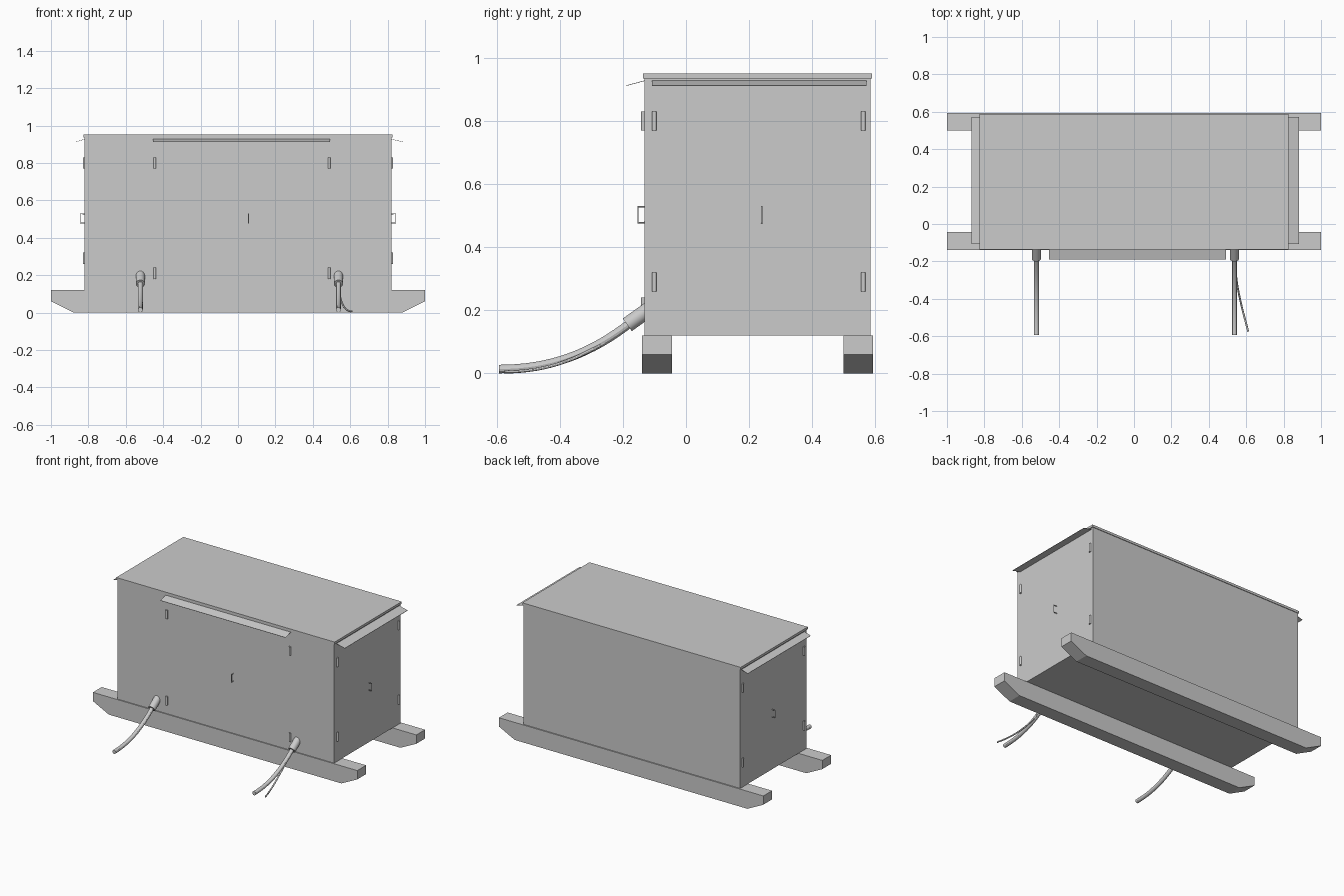
import bpy, bmesh
from mathutils import Vector

if "Cube" in bpy.data.objects:
    bpy.data.objects.remove(bpy.data.objects["Cube"])


def mesh_object(name, verts, faces):
    me = bpy.data.meshes.new(name)
    me.from_pydata(verts, [], faces)
    bm = bmesh.new()
    bm.from_mesh(me)
    bmesh.ops.recalc_face_normals(bm, faces=bm.faces)
    bm.to_mesh(me)
    bm.free()
    ob = bpy.data.objects.new(name, me)
    bpy.context.collection.objects.link(ob)
    return ob


def prism(name, profile, offset):
    """Extrude a closed planar profile along an offset vector."""
    n = len(profile)
    a = [Vector(p) for p in profile]
    verts = a + [p + Vector(offset) for p in a]
    faces = [list(range(n)), list(range(n, 2 * n))]
    faces += [(i, (i + 1) % n, n + (i + 1) % n, n + i) for i in range(n)]
    return mesh_object(name, verts, faces)


def box(name, lo, hi):
    (x0, y0, z0), (x1, y1, z1) = lo, hi
    return prism(name, [(x0, y0, z0), (x1, y0, z0), (x1, y1, z0), (x0, y1, z0)],
                 (0, 0, z1 - z0))


def rod(name, p, q, r, sides=24):
    """Cylinder between two points."""
    p, q = Vector(p), Vector(q)
    d = q - p
    bpy.ops.mesh.primitive_cylinder_add(vertices=sides, radius=r, depth=d.length,
                                        location=(p + q) / 2)
    ob = bpy.context.object
    ob.name = name
    ob.rotation_mode = 'QUATERNION'
    ob.rotation_quaternion = d.to_track_quat('Z', 'Y')
    bpy.ops.object.shade_smooth_by_angle()
    return ob


def tube(name, pts, r, bezier=True, res=16):
    """Round tube; bezier takes start, handle, handle, end."""
    cu = bpy.data.curves.new(name, 'CURVE')
    cu.dimensions = '3D'
    cu.bevel_depth = r
    cu.bevel_resolution = 4
    cu.use_fill_caps = True
    cu.resolution_u = res
    if bezier:
        sp = cu.splines.new('BEZIER')
        sp.bezier_points.add(1)
        a, b = sp.bezier_points
        for bp in (a, b):
            bp.handle_left_type = bp.handle_right_type = 'FREE'
        a.co, a.handle_right, b.handle_left, b.co = pts
        a.handle_left = Vector(pts[0]) * 2 - Vector(pts[1])
        b.handle_right = Vector(pts[3]) * 2 - Vector(pts[2])
    else:
        sp = cu.splines.new('POLY')
        sp.points.add(len(pts) - 1)
        for pt, co in zip(sp.points, pts):
            pt.co = (*co, 1)
    ob = bpy.data.objects.new(name, cu)
    bpy.context.collection.objects.link(ob)
    bpy.ops.object.select_all(action='DESELECT')
    ob.select_set(True)
    bpy.context.view_layer.objects.active = ob
    bpy.ops.object.convert(target='MESH')
    bpy.ops.object.shade_smooth_by_angle()
    return ob


FRONT, BACK, SIDE = -0.132, 0.585, 0.82

# Cabinet and lid
box("cabinet", (-SIDE, FRONT, 0.12), (SIDE, BACK, 0.935))
box("lid", (-0.826, -0.136, 0.935), (0.826, 0.589, 0.951))

# Skids with chamfered undersides at the ends
for label, y0, y1 in (("front", -0.139, -0.044), ("back", 0.499, 0.593)):
    prof = [(-1, 0.12), (-1, 0.06), (-0.88, 0), (0.88, 0), (1, 0.06), (1, 0.12)]
    prism(label + "_skid", [(x, y0, z) for x, z in prof], (0, y1 - y0, 0))

# Sloping drip flaps over the doors
T = 0.002
prism("front_drip_flap", [(-0.455, FRONT, 0.926), (-0.455, -0.189, 0.911),
                          (-0.455, -0.189, 0.911 + T), (-0.455, FRONT, 0.926 + T)],
      (0.947, 0, 0))
for label, x, tip in (("left", -SIDE, -0.868), ("right", SIDE, 0.883)):
    prism(label + "_drip_flap", [(x, -0.108, 0.926), (tip, -0.108, 0.911),
                                 (tip, -0.108, 0.911 + T), (x, -0.108, 0.926 + T)],
          (0, 0.68, 0))

# Hinge barrels
for x in (-0.445, 0.487):
    for z in (0.80, 0.21):
        rod("front_hinge", (x, FRONT - 0.003, z - 0.03), (x, FRONT - 0.003, z + 0.03), 0.007)
for s, label in ((-1, "left"), (1, "right")):
    for y in (-0.1, 0.562):
        for z in (0.80, 0.29):
            x = s * (SIDE + 0.003)
            rod(label + "_hinge", (x, y, z - 0.03), (x, y, z + 0.03), 0.007)

# Bent-wire door handles
LO, HI = 0.478, 0.528
tube("front_handle", [(0.057, FRONT + 0.01, LO), (0.057, -0.152, LO),
                      (0.057, -0.152, HI), (0.057, FRONT + 0.01, HI)], 0.003, False)
for s, label in ((-1, "left"), (1, "right")):
    tube(label + "_handle", [(s * (SIDE - 0.01), 0.24, LO), (s * 0.843, 0.24, LO),
                             (s * 0.843, 0.24, HI), (s * (SIDE - 0.01), 0.24, HI)],
         0.003, False)

# Cable sleeves and thick cables
for label, x in (("left", -0.522), ("right", 0.537)):
    rod(label + "_cable_sleeve", (x, -0.186, 0.154), (x, -0.095, 0.219), 0.0245, 32)
    tube(label + "_cable", [(x, -0.170, 0.165), (x, -0.30, 0.062),
                            (x, -0.43, 0.014), (x, -0.593, 0.014)], 0.0135)

# Thin cable beside the right one
tube("thin_cable", [(0.540, -0.175, 0.155), (0.540, -0.32, 0.045),
                    (0.575, -0.44, 0.005), (0.611, -0.576, 0.005)], 0.005)
